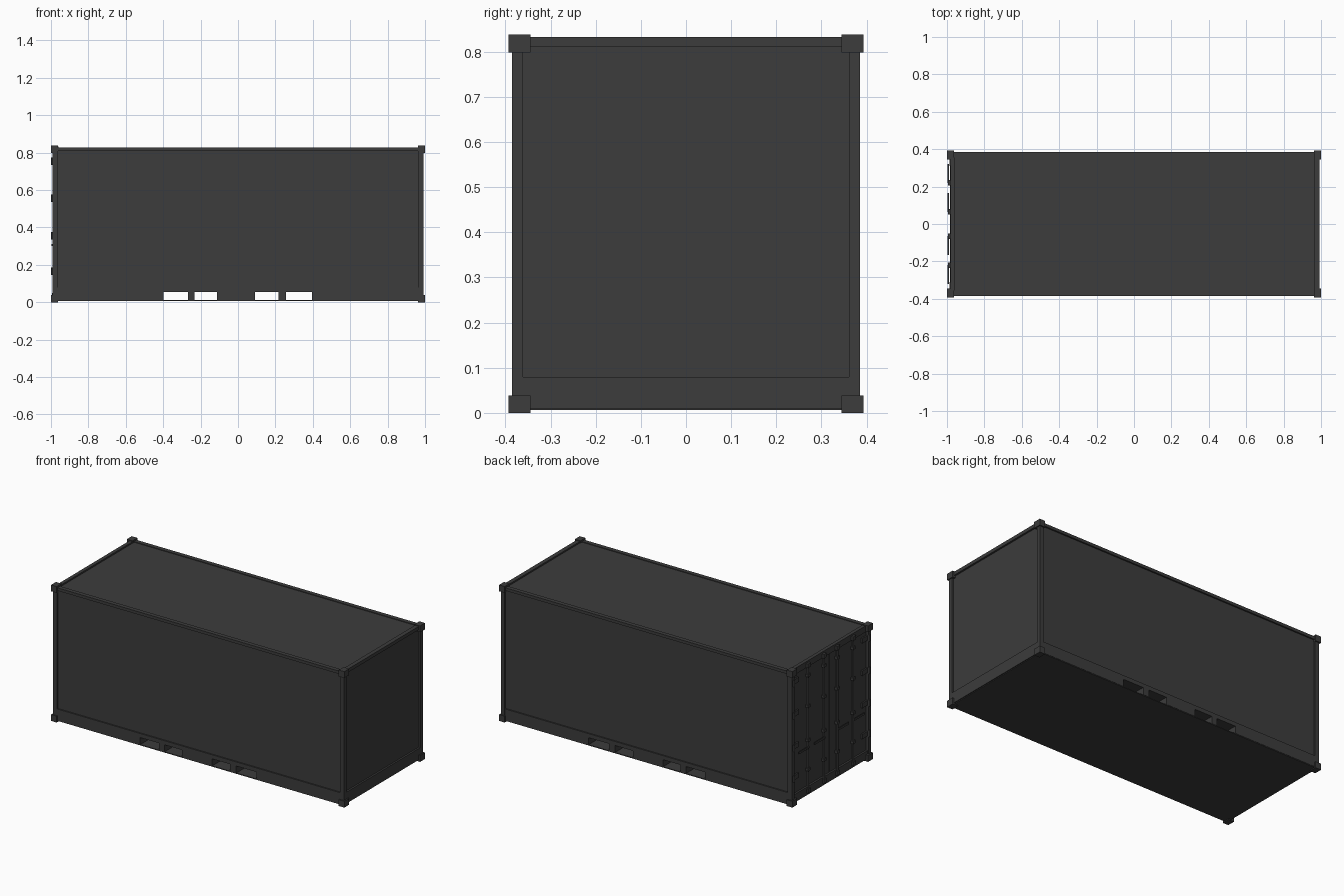
import bpy, bmesh
from mathutils import Matrix, Vector

if "Cube" in bpy.data.objects:
    bpy.data.objects.remove(bpy.data.objects["Cube"])

mat = bpy.data.materials.new("dark_grey")
mat.diffuse_color = (0.045, 0.045, 0.045, 1)
mat.use_nodes = True
mat.node_tree.nodes["Principled BSDF"].inputs["Base Color"].default_value = mat.diffuse_color


def finish(name, bm):
    me = bpy.data.meshes.new(name)
    bm.to_mesh(me)
    bm.free()
    ob = bpy.data.objects.new(name, me)
    ob.data.materials.append(mat)
    bpy.context.collection.objects.link(ob)
    return ob


def boxes(name, spans):
    """One object made of boxes, each (x0, x1, y0, y1, z0, z1)."""
    bm = bmesh.new()
    for x0, x1, y0, y1, z0, z1 in spans:
        m = Matrix.Translation(((x0 + x1) / 2, (y0 + y1) / 2, (z0 + z1) / 2))
        bmesh.ops.create_cube(bm, size=1, matrix=m @ Matrix.Diagonal((x1 - x0, y1 - y0, z1 - z0, 1)))
    return finish(name, bm)


def both_y(spans):
    return spans + [(a, b, -d, -c, e, f) for a, b, c, d, e, f in spans]


def cylinders(name, items, r):
    """Upright round bars, each (x, y, z0, z1)."""
    bm = bmesh.new()
    for x, y, z0, z1 in items:
        bmesh.ops.create_cone(bm, cap_ends=True, segments=12, radius1=r, radius2=r, depth=z1 - z0,
                              matrix=Matrix.Translation((x, y, (z0 + z1) / 2)))
    ob = finish(name, bm)
    for p in ob.data.polygons:
        p.use_smooth = len(p.vertices) == 4
    return ob


# Closed cargo body: side walls, roof and front wall
boxes("cargo_body", [(-0.97, 0.98, -0.377, 0.377, 0.056, 0.824)])

# Corner castings and posts
ends = [(-1.0, -0.962), (0.962, 1.0)]
boxes("corner_castings", both_y([(a, b, 0.345, 0.393, z, z + 0.039)
                                 for a, b in ends for z in (0, 0.799)]))
boxes("corner_posts", both_y([(-0.992, -0.964, 0.361, 0.386, 0.03, 0.81),
                              (0.966, 0.993, 0.361, 0.386, 0.03, 0.81)]))

# Base: blocks between the through-going forklift pockets, plus a belly plate
edges = [-0.985, -0.398, -0.268, -0.232, -0.112, 0.092, 0.216, 0.257, 0.396, 0.985]
boxes("base_blocks", [(edges[i], edges[i + 1], -0.385, 0.385, 0.01, 0.056)
                      for i in range(0, len(edges), 2)])
boxes("belly_plate", [(-0.98, 0.985, -0.383, 0.383, 0.006, 0.011)])
boxes("bottom_side_rails", both_y([(-0.975, 0.975, 0.365, 0.385, 0.055, 0.08)]))
boxes("bottom_end_rail", [(0.96, 0.991, -0.362, 0.362, 0.01, 0.08)])
boxes("door_sill", [(-0.985, -0.95, -0.362, 0.362, 0.01, 0.06)])

# Top rails and headers
boxes("top_side_rails", both_y([(-0.975, 0.975, 0.36, 0.386, 0.81, 0.828)]))
boxes("top_headers", [(0.965, 0.991, -0.355, 0.355, 0.812, 0.833),
                      (-0.982, -0.96, -0.355, 0.355, 0.795, 0.833)])

# Double doors with a narrow seam
boxes("door_leaves", both_y([(-0.977, -0.965, 0.003, 0.357, 0.063, 0.792)]))

# Locking bars with cams, guides and handles
bars = [s * y for s in (-1, 1) for y in (0.065, 0.22)]
cylinders("locking_bars", [(-0.986, y, 0.03, 0.815) for y in bars], 0.006)
boxes("bar_cams", [(-0.995, -0.975, y - 0.014, y + 0.014, z, z + 0.025)
                   for y in bars for z in (0.025, 0.797)])
boxes("bar_guides", [(-0.995, -0.975, y - 0.012, y + 0.012, z, z + 0.016)
                     for y in bars for z in (0.16, 0.34, 0.55, 0.74)])
boxes("bar_handles", both_y([(-0.996, -0.99, y, y + 0.10, 0.30, 0.312) for y in (0.065, 0.22)]))

# Hinges on the rear posts
hinge_z = (0.15, 0.34, 0.54, 0.74)
boxes("door_hinges", both_y([(-0.986, -0.974, 0.31, 0.364, z, z + 0.03) for z in hinge_z]))
cylinders("hinge_pins", [(-0.992, s * 0.366, z - 0.005, z + 0.035)
                         for z in hinge_z for s in (-1, 1)], 0.007)
